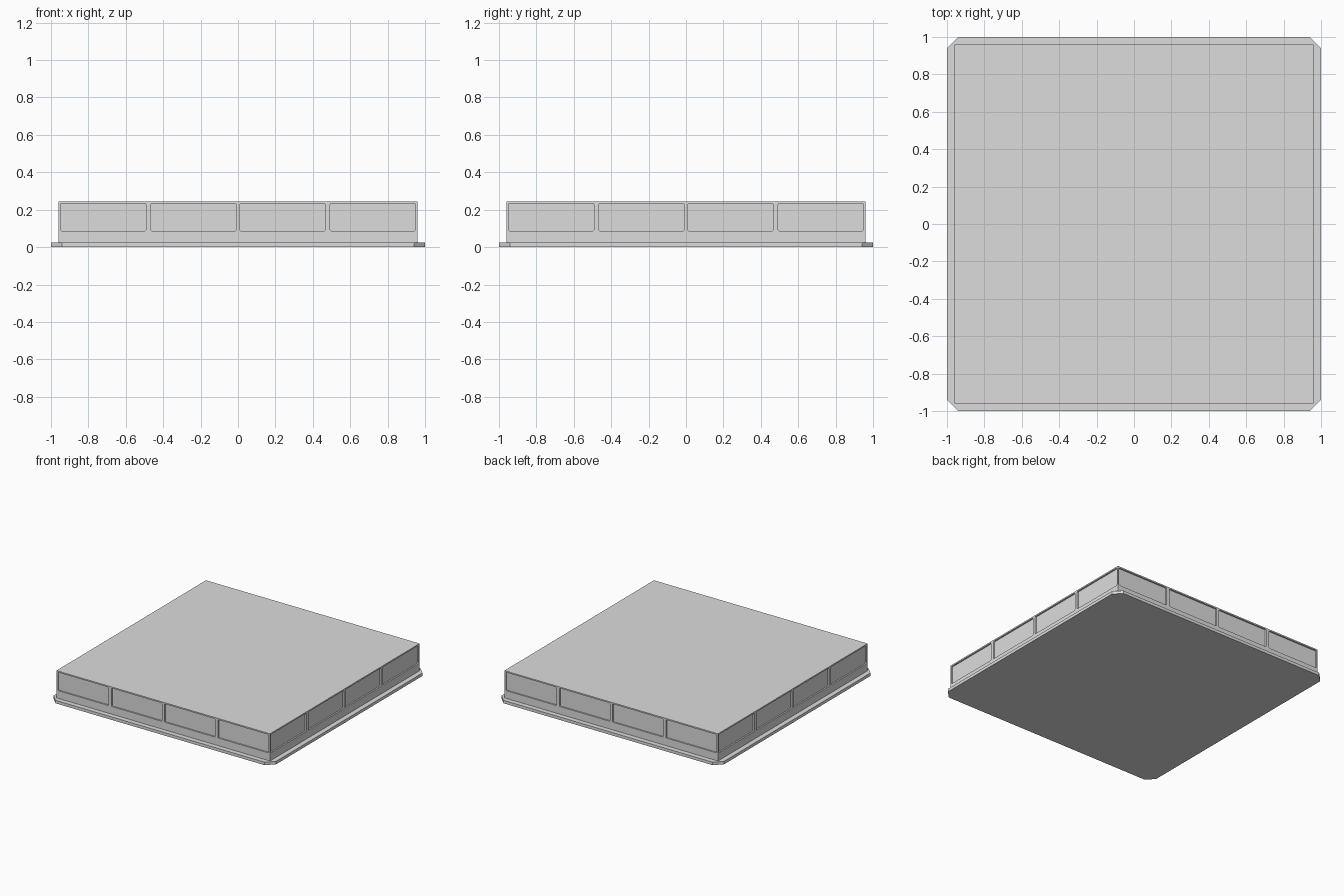
import bpy
import bmesh
from math import pi
from mathutils import Matrix, Vector

if "Cube" in bpy.data.objects:
    bpy.data.objects.remove(bpy.data.objects["Cube"], do_unlink=True)

BASE_HALF, BASE_TOP, CORNER_CUT = 1.0, 0.024, 0.06
BODY_HALF, BODY_TOP = 0.96, 0.245
PANEL_LOW, PANEL_HIGH, PANEL_WIDTH = 0.086, 0.234, 0.455
PANEL_CENTRES = (-0.72, -0.238, 0.238, 0.72)
RECESS = 0.012

grey = bpy.data.materials.new("light grey")
grey.use_nodes = True
colour = (0.72, 0.72, 0.72, 1)
grey.diffuse_color = colour
grey.node_tree.nodes["Principled BSDF"].inputs["Base Color"].default_value = colour


def add_box(bm, low, high):
    """Add a box between two corners and return its vertices."""
    low, high = Vector(low), Vector(high)
    matrix = Matrix.Translation((low + high) / 2) @ Matrix.Diagonal((*(high - low), 1))
    return bmesh.ops.create_cube(bm, size=1, matrix=matrix)["verts"]


def edges_along(verts, axis):
    """Edges of a box that run along one axis."""
    edges = {e for v in verts for e in v.link_edges}
    return [e for e in edges
            if abs((e.verts[0].co - e.verts[1].co).normalized()[axis]) > 0.9]


def finish(name, bm):
    bmesh.ops.recalc_face_normals(bm, faces=bm.faces)
    mesh = bpy.data.meshes.new(name)
    bm.to_mesh(mesh)
    bm.free()
    mesh.materials.append(grey)
    obj = bpy.data.objects.new(name, mesh)
    bpy.context.collection.objects.link(obj)
    return obj


# Base plate with clipped corners
bm = bmesh.new()
verts = add_box(bm, (-BASE_HALF, -BASE_HALF, 0), (BASE_HALF, BASE_HALF, BASE_TOP))
bmesh.ops.bevel(bm, geom=edges_along(verts, 2), offset=CORNER_CUT,
                segments=1, affect="EDGES")
finish("base_plate", bm)

# Main slab
bm = bmesh.new()
add_box(bm, (-BODY_HALF, -BODY_HALF, BASE_TOP / 2), (BODY_HALF, BODY_HALF, BODY_TOP))
slab = finish("slab_body", bm)

# Cutters for four rounded panels on each side
bm = bmesh.new()
for side in range(4):
    turn = Matrix.Rotation(side * pi / 2, 4, "Z")
    for x in PANEL_CENTRES:
        part = bmesh.new()
        verts = add_box(part, (x - PANEL_WIDTH / 2, -BODY_HALF - 0.02, PANEL_LOW),
                        (x + PANEL_WIDTH / 2, -BODY_HALF + RECESS, PANEL_HIGH))
        bmesh.ops.bevel(part, geom=edges_along(verts, 1), offset=0.007,
                        segments=2, profile=0.5, affect="EDGES")
        part.transform(turn)
        piece = bpy.data.meshes.new("panel_piece")
        part.to_mesh(piece)
        part.free()
        bm.from_mesh(piece)
        bpy.data.meshes.remove(piece)
cutter = finish("panel_cutter", bm)
cutter.hide_render = True

# Recess the panels into the slab
cut = slab.modifiers.new("panel_recesses", "BOOLEAN")
cut.operation = "DIFFERENCE"
cut.solver = "EXACT"
cut.object = cutter
bpy.context.view_layer.objects.active = slab
slab.select_set(True)
bpy.ops.object.modifier_apply(modifier=cut.name)
bpy.data.objects.remove(cutter, do_unlink=True)
